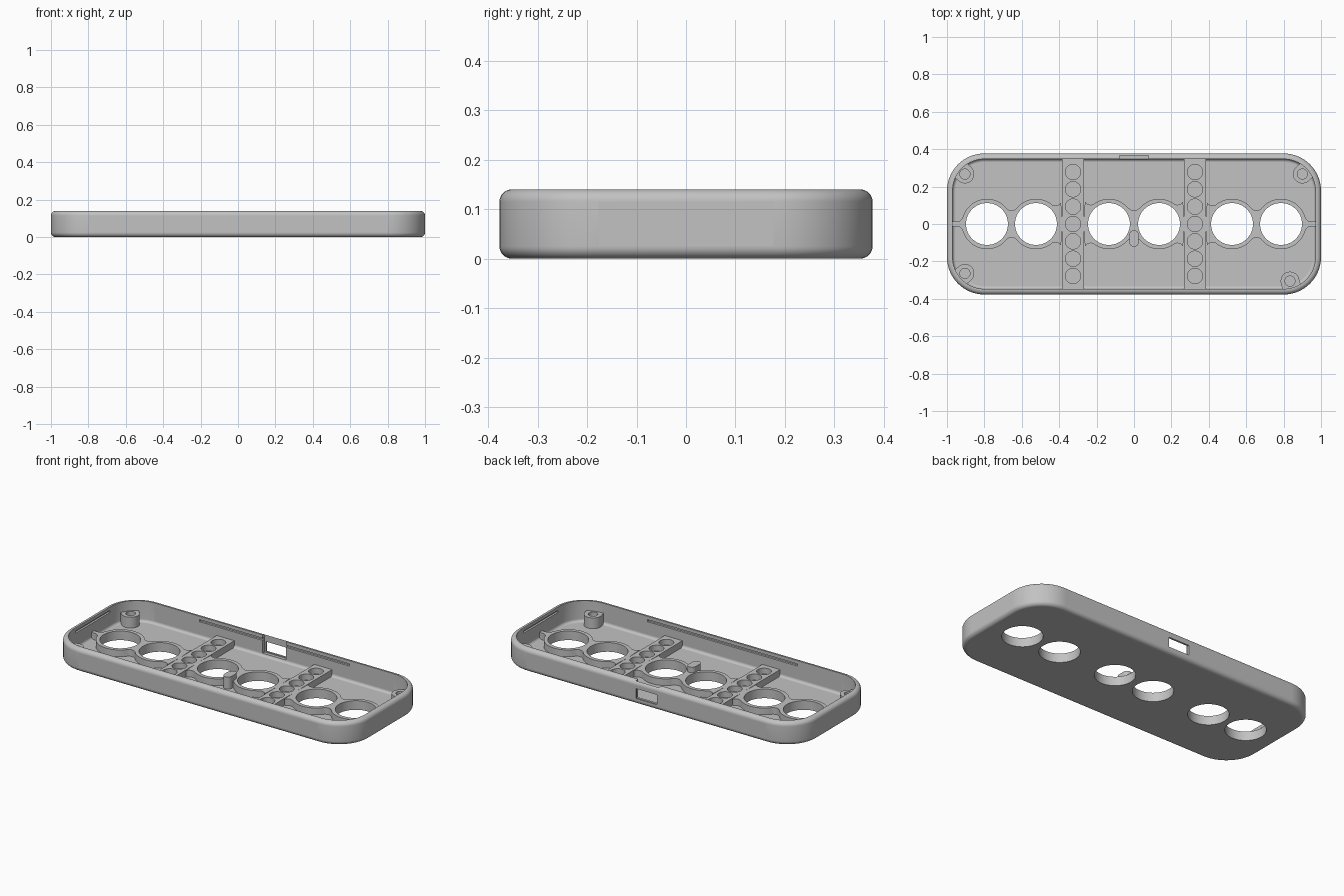
import bpy, bmesh, math
from math import sin, cos, pi, sqrt

if "Cube" in bpy.data.objects:
    bpy.data.objects.remove(bpy.data.objects["Cube"])

grey = bpy.data.materials.new("plastic grey")
grey.diffuse_color = (0.54, 0.54, 0.54, 1)
grey.use_nodes = True
grey.node_tree.nodes["Principled BSDF"].inputs["Base Color"].default_value = grey.diffuse_color

HX, HY, HZ = 1.0, 0.377, 0.14      # outer half sizes and height
CORNER, ROUND, WALL, FLOOR = 0.2, 0.025, 0.03, 0.015
DECK = 0.055                       # top of rings and bars
HOLES = [-0.786, -0.524, -0.134, 0.134, 0.524, 0.786]
HOLE_R, RING_R, FILLET = 0.112, 0.134, 0.035
BAR_X, BAR_W = 0.326, 0.059


def to_object(name, bm):
    bmesh.ops.recalc_face_normals(bm, faces=bm.faces)
    mesh = bpy.data.meshes.new(name)
    bm.to_mesh(mesh)
    bm.free()
    mesh.materials.append(grey)
    ob = bpy.data.objects.new(name, mesh)
    bpy.context.collection.objects.link(ob)
    return ob


def loft(name, rings):
    bm = bmesh.new()
    loops = [[bm.verts.new(p) for p in ring] for ring in rings]
    for a, b in zip(loops, loops[1:]):
        for i in range(len(a)):
            j = (i + 1) % len(a)
            bm.faces.new((a[i], a[j], b[j], b[i]))
    bm.faces.new(loops[0])
    bm.faces.new(loops[-1])
    return to_object(name, bm)


def prism(name, pts, z0, z1):
    return loft(name, [[(x, y, z) for x, y in pts] for z in (z0, z1)])


def disc(x, y, r, n=48):
    return [(x + r * cos(2 * pi * i / n), y + r * sin(2 * pi * i / n)) for i in range(n)]


def rect(x0, x1, y0, y1):
    return [(x0, y0), (x1, y0), (x1, y1), (x0, y1)]


def rounded_rect(inset, z, n=14):
    r = CORNER - inset
    pts = []
    for k, (sx, sy) in enumerate([(1, 1), (-1, 1), (-1, -1), (1, -1)]):
        for i in range(n + 1):
            a = (k + i / n) * pi / 2
            pts.append((sx * (HX - CORNER) + r * cos(a), sy * (HY - CORNER) + r * sin(a), z))
    return pts


def cut(ob, cutters):
    bpy.context.view_layer.objects.active = ob
    for c in cutters:
        m = ob.modifiers.new("cut", 'BOOLEAN')
        m.operation, m.solver, m.object = 'DIFFERENCE', 'EXACT', c
        bpy.ops.object.modifier_apply(modifier=m.name)


def remove(cutters):
    for c in cutters:
        bpy.data.objects.remove(c)


# Tray shell: rounded outside edges, thin wall, filleted floor
N = 8
quarter = [i / N * pi / 2 for i in range(N + 1)]
f = 0.016
section = [(ROUND - ROUND * sin(a), ROUND - ROUND * cos(a)) for a in quarter]
section += [(ROUND - ROUND * cos(a), HZ - ROUND + ROUND * sin(a)) for a in quarter]
section += [(WALL, HZ)]
section += [(WALL + f - f * cos(a), FLOOR + f - f * sin(a)) for a in quarter]
shell = loft("tray_shell", [rounded_rect(i, z) for i, z in section])

round_cutters = [prism("hole_cutter", disc(x, 0, HOLE_R, 64), -0.1, 0.3) for x in HOLES]
iy, ix = HY - WALL, HX - WALL
wall_cutters = [
    prism("port_cutter", rect(-0.07, 0.07, 0.34, 0.5), 0.035, 0.095),
    prism("port_recess", rect(-0.078, 0.078, 0.33, 0.366), 0.03, 0.3)]
for s in (-1, 1):
    y0, y1 = sorted((s * (iy - 0.02), s * (iy + 0.012)))
    x0, x1 = sorted((s * (ix - 0.02), s * (ix + 0.012)))
    wall_cutters.append(prism("long_groove", rect(-0.5, 0.5, y0, y1), 0.107, 0.12))
    wall_cutters.append(prism("short_groove", rect(x0, x1, -0.165, 0.165), 0.107, 0.12))
cut(shell, round_cutters + wall_cutters)
remove(wall_cutters)
parts = [shell]


# Half width of the ring strip at x: rings blended to each other, the bars and wall ribs
def half_width(x):
    h = 0.013
    R = RING_R + FILLET
    for c in HOLES:
        if abs(x - c) < RING_R:
            h = max(h, sqrt(RING_R ** 2 - (x - c) ** 2))
    blends = [(m, sqrt(R ** 2 - 0.131 ** 2)) for m in (-0.655, 0, 0.655)]
    for s in (-1, 1):
        for edge, side, c in ((BAR_X + BAR_W, 1, 0.524), (BAR_X - BAR_W, -1, 0.134)):
            fx = edge + side * FILLET
            blends.append((s * fx, sqrt(R ** 2 - (c - fx) ** 2)))
        fy = 0.013 + FILLET
        blends.append((s * (0.786 + sqrt(R ** 2 - fy ** 2)), fy))
    for fx, fy in blends:
        # tangent point on the nearest ring limits each blend
        c = min(HOLES, key=lambda q: abs(q - fx))
        reach = abs(fx - c) * FILLET / R
        if abs(x - fx) <= max(reach, 0.001) or (
                abs(x - fx) < FILLET and (x - fx) * (fx - c) > 0 and abs(fx) > 0.1 and abs(abs(fx) - 0.655) > 0.01):
            if abs(fx) < 0.9 or (x - fx) * (fx - c) <= 0:
                h = max(h, fy - sqrt(max(0, FILLET ** 2 - (x - fx) ** 2)))
    return h


spans = [("left_ring_strip", -0.978, -BAR_X - BAR_W),
         ("middle_ring_strip", -BAR_X + BAR_W, BAR_X - BAR_W),
         ("right_ring_strip", BAR_X + BAR_W, 0.978)]
for name, a, b in spans:
    xs = [a + (b - a) * i / 120 for i in range(121)]
    top = [(x, half_width(x)) for x in xs]
    strip = prism(name, top + [(x, -y) for x, y in reversed(top)], 0.008, DECK)
    cut(strip, [c for c, x in zip(round_cutters, HOLES) if a < x < b])
    parts.append(strip)
remove(round_cutters)

# Cross bars with a row of blind round pockets
for s, name in ((-1, "left_cross_bar"), (1, "right_cross_bar")):
    bar = prism(name, rect(s * BAR_X - BAR_W, s * BAR_X + BAR_W, -0.355, 0.355), 0.008, DECK)
    pockets = [prism("pocket_cutter", disc(s * BAR_X, i * 0.0928, 0.041, 32), 0.02, 0.2)
               for i in range(-3, 4)]
    cut(bar, pockets)
    remove(pockets)
    parts.append(bar)

# Corner screw bosses, rounded inward and squared into the corner wall
for i, (x, y) in enumerate([(-0.904, 0.267), (0.9, 0.267), (-0.904, -0.264), (0.834, -0.305)]):
    sx, sy = math.copysign(1, x), math.copysign(1, y)
    out = math.atan2(y - sy * (HY - CORNER), x - sx * (HX - CORNER))
    r = 0.05
    pts = [(x + r * cos(out + pi / 2 + k * pi / 20), y + r * sin(out + pi / 2 + k * pi / 20))
           for k in range(21)]
    for w in (-1, 1):
        pts.append((x + 0.04 * cos(out) - w * r * sin(out), y + 0.04 * sin(out) + w * r * cos(out)))
    boss = prism("screw_boss_%d" % (i + 1), pts, 0.008, 0.08)
    pilot = [prism("pilot_cutter", disc(x, y, 0.027, 32), 0.03, 0.2)]
    cut(boss, pilot)
    remove(pilot)
    parts.append(boss)

# Upright post between the middle rings
r = 0.025
arc = [k * pi / 12 for k in range(13)]
pts = [(r * cos(a), -0.058 + r * sin(a)) for a in arc] + [(-r * cos(a), -0.097 - r * sin(a)) for a in arc]
parts.append(prism("centre_post", pts, 0.008, 0.088))

# Smooth curved faces, keep flat faces flat
for ob in parts:
    bpy.ops.object.select_all(action='DESELECT')
    ob.select_set(True)
    bpy.context.view_layer.objects.active = ob
    bpy.ops.object.shade_smooth_by_angle(angle=math.radians(32))
    for p in ob.data.polygons:
        if max(abs(c) for c in p.normal) > 0.9999:
            p.use_smooth = False
